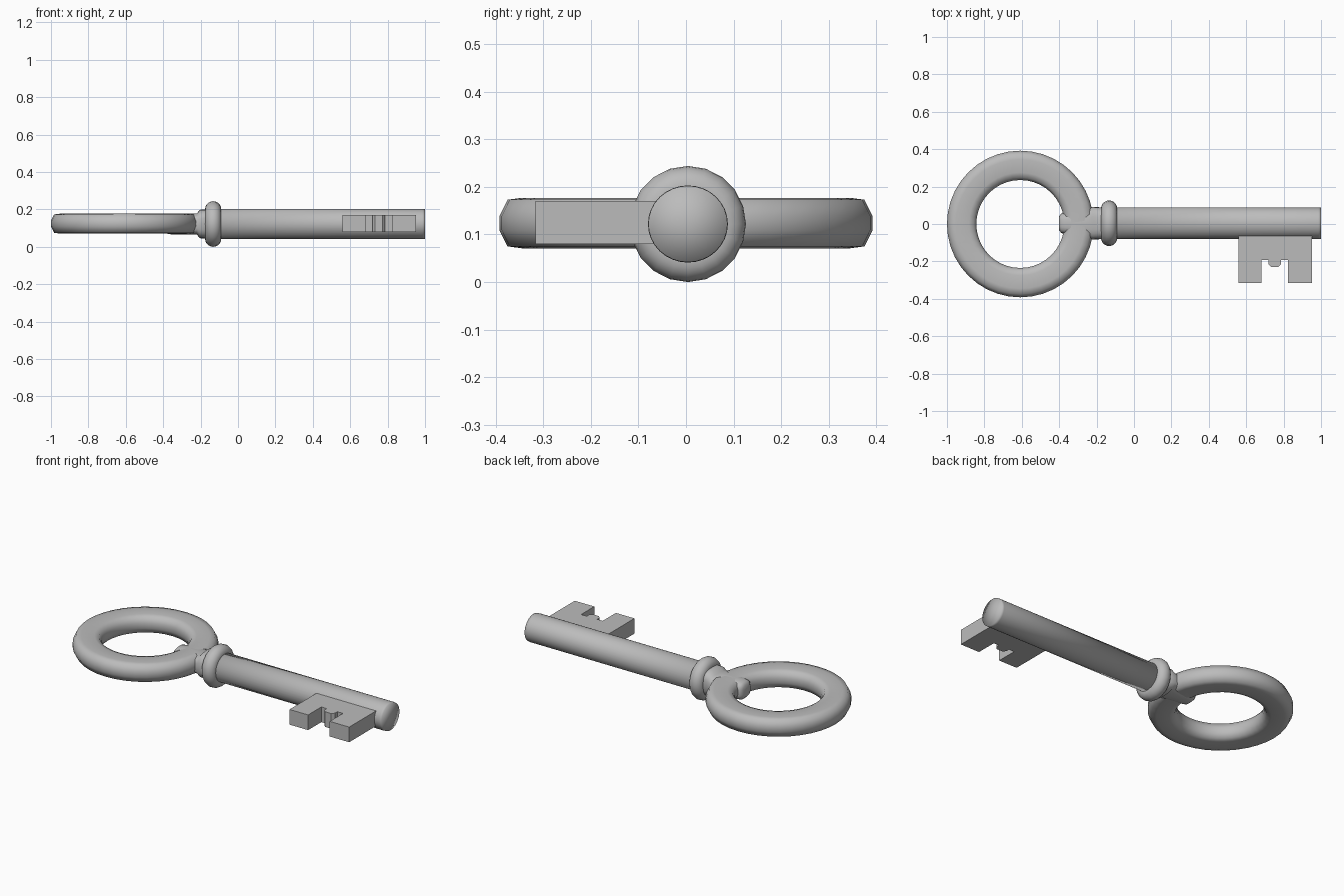
import bpy, bmesh, math

if "Cube" in bpy.data.objects:
    bpy.data.objects.remove(bpy.data.objects["Cube"])

AXIS_Y, AXIS_Z = 0.004, 0.122

metal = bpy.data.materials.new("grey_metal")
metal.diffuse_color = (0.5, 0.5, 0.5, 1)
metal.use_nodes = True
metal.node_tree.nodes["Principled BSDF"].inputs["Base Color"].default_value = metal.diffuse_color


def finish(name, bm, smooth=True):
    bmesh.ops.recalc_face_normals(bm, faces=bm.faces[:])
    mesh = bpy.data.meshes.new(name)
    bm.to_mesh(mesh)
    bm.free()
    mesh.materials.append(metal)
    for p in mesh.polygons:
        p.use_smooth = smooth
    obj = bpy.data.objects.new(name, mesh)
    bpy.context.collection.objects.link(obj)
    return obj


def bridge(bm, a, b):
    n = len(a)
    for i in range(n):
        bm.faces.new((a[i], a[(i + 1) % n], b[(i + 1) % n], b[i]))


def loft_x(name, sections, sides, power=1.0):
    """Skin (x, half width, half height) sections along the key axis, with fan caps."""
    bm = bmesh.new()
    rings = []
    for x, w, h in sections:
        ring = []
        for i in range(sides):
            a = 2 * math.pi * i / sides
            c, s = math.cos(a), math.sin(a)
            c = math.copysign(abs(c) ** power, c)
            s = math.copysign(abs(s) ** power, s)
            ring.append(bm.verts.new((x, AXIS_Y + w * c, AXIS_Z + h * s)))
        rings.append(ring)
    for a, b in zip(rings, rings[1:]):
        bridge(bm, a, b)
    for ring, x in ((rings[0], sections[0][0]), (rings[-1], sections[-1][0])):
        centre = bm.verts.new((x, AXIS_Y, AXIS_Z))
        for i in range(sides):
            bm.faces.new((ring[i], ring[(i + 1) % sides], centre))
    return finish(name, bm)


# Ring handle: softened octagonal section swept around a vertical axis
section = [(0.392, 0.015), (0.375, 0.049), (0.345, 0.053), (0.275, 0.053),
           (0.248, 0.045), (0.235, 0.015)]
section += [(r, -z) for r, z in reversed(section)]
bm = bmesh.new()
loops = []
for k in range(40):
    a = 2 * math.pi * k / 40
    loops.append([bm.verts.new((-0.608 + r * math.cos(a), r * math.sin(a),
                                AXIS_Z + 0.002 + z)) for r, z in section])
for k in range(40):
    bridge(bm, loops[k], loops[(k + 1) % 40])
finish("ring_handle", bm)

# Neck: flattened wedge running from the ring's inner edge to the collar
loft_x("neck", [(-0.402, 0.035, 0.035), (-0.388, 0.053, 0.05), (-0.36, 0.056, 0.055),
                (-0.22, 0.088, 0.056), (-0.205, 0.086, 0.076), (-0.13, 0.084, 0.08)], 24, 0.7)

# Collar: rounded bead around the shaft
bead = [(-0.133 - 0.043 * math.cos(math.pi * i / 10),
         0.08 + 0.042 * math.sin(math.pi * i / 10)) for i in range(11)]
loft_x("collar", [(x, r, r) for x, r in bead], 20)

# Shaft, rim kept tight by a second section near the tip
loft_x("shaft", [(-0.15, 0.084, 0.081), (0.985, 0.084, 0.081), (1.0, 0.083, 0.08)], 32)

# Bit: notched plate with a small stub inside the notch
outline = [(0.56, -0.04), (0.56, -0.316), (0.682, -0.316), (0.682, -0.192),
           (0.718, -0.192), (0.718, -0.215), (0.733, -0.23), (0.772, -0.23),
           (0.787, -0.215), (0.787, -0.192), (0.824, -0.192), (0.824, -0.316),
           (0.952, -0.316), (0.952, -0.04)]
bm = bmesh.new()
face = bm.faces.new([bm.verts.new((x, y, 0.08)) for x, y in outline])
up = bmesh.ops.extrude_face_region(bm, geom=[face])
bmesh.ops.translate(bm, vec=(0, 0, 0.09),
                    verts=[v for v in up["geom"] if isinstance(v, bmesh.types.BMVert)])
finish("bit", bm, smooth=False)
